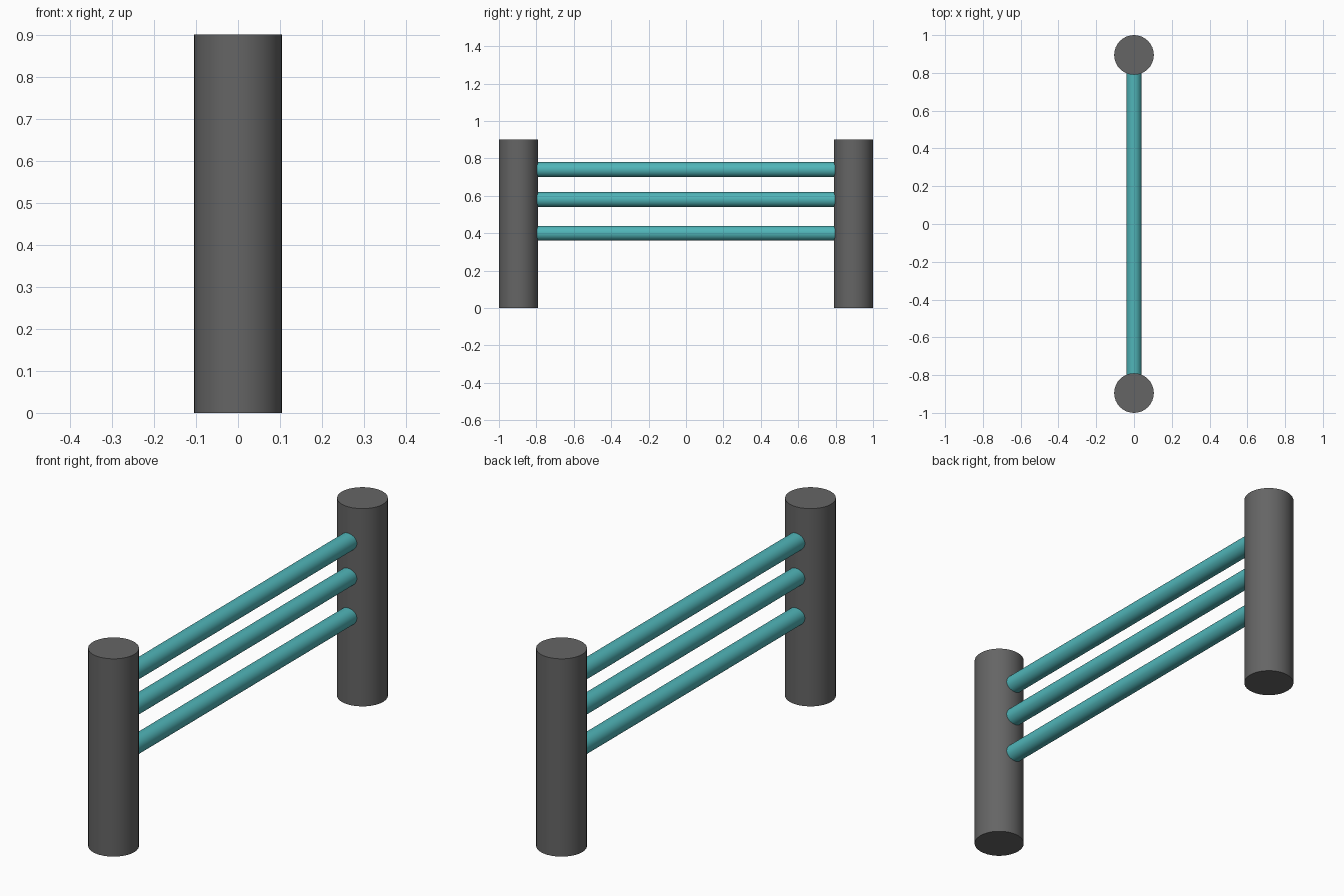
import bpy
from math import radians

if "Cube" in bpy.data.objects:
    bpy.data.objects.remove(bpy.data.objects["Cube"])

POST_R, POST_H = 0.105, 0.9
POST_Y = 1 - POST_R
RAIL_R = 0.04


def material(name, color):
    mat = bpy.data.materials.new(name)
    mat.diffuse_color = color
    mat.use_nodes = True
    mat.node_tree.nodes["Principled BSDF"].inputs["Base Color"].default_value = mat.diffuse_color
    return mat


def cylinder(name, radius, depth, location, mat, rotation=(0, 0, 0), sides=32):
    bpy.ops.mesh.primitive_cylinder_add(vertices=sides, radius=radius, depth=depth,
                                        location=location, rotation=rotation)
    obj = bpy.context.object
    obj.name = name
    obj.data.materials.append(mat)
    bpy.ops.object.shade_smooth_by_angle(angle=radians(30))
    return obj


dark_grey = material("dark_grey", (0.13, 0.13, 0.13, 1))
teal = material("teal", (0.08, 0.46, 0.48, 1))

# Upright posts at both ends
for name, side in (("front_post", -1), ("back_post", 1)):
    cylinder(name, POST_R, POST_H, (0, side * POST_Y, POST_H / 2), dark_grey)

# Horizontal rails, ends buried in the posts
for name, z in (("lower_rail", 0.40), ("middle_rail", 0.58), ("upper_rail", 0.74)):
    cylinder(name, RAIL_R, 2 * (POST_Y - 0.05), (0, 0, z), teal, (radians(90), 0, 0))
